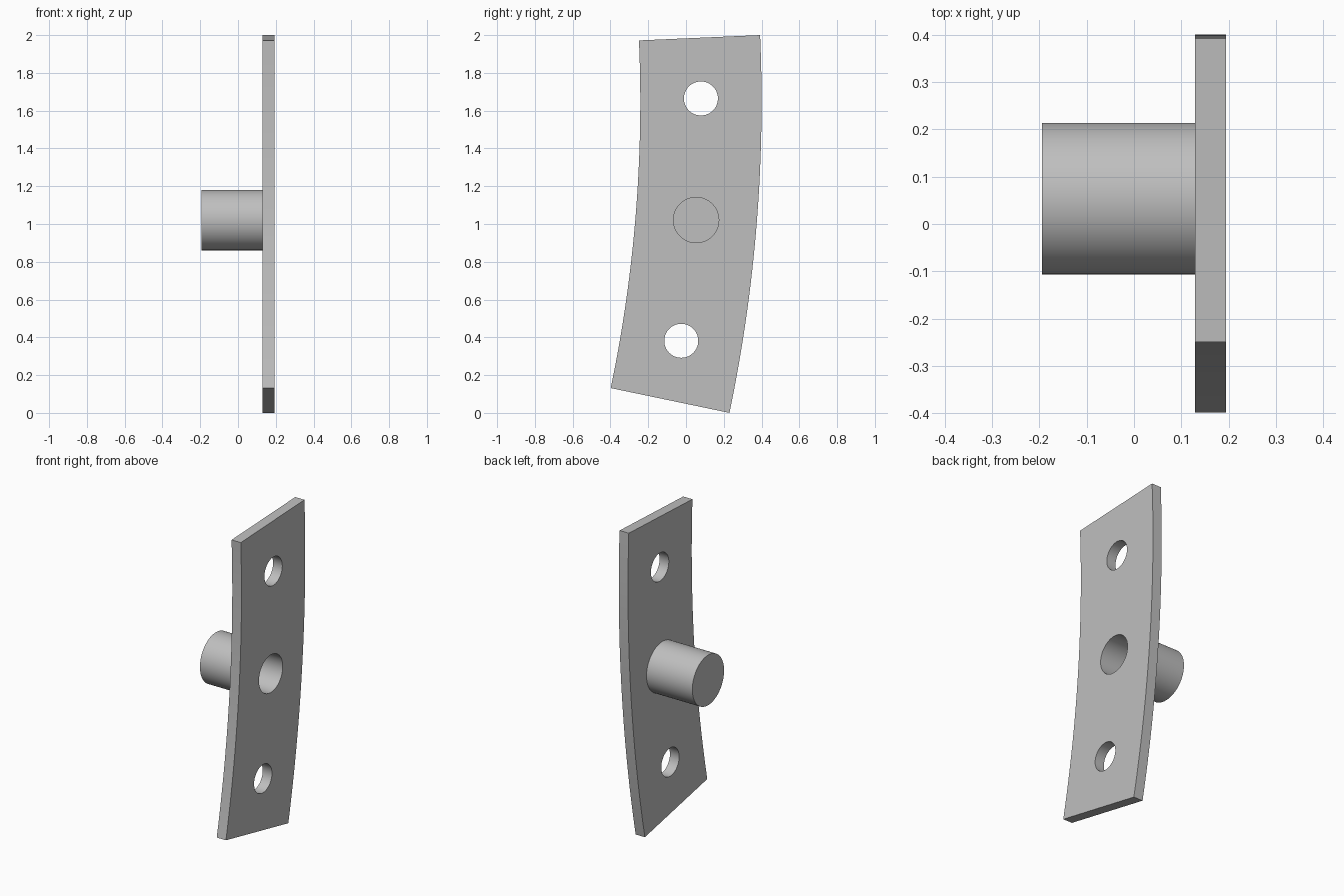
import bpy, bmesh
from math import sin, cos, pi, radians
from mathutils import Matrix, Vector

cube = bpy.data.objects.get("Cube")
if cube:
    bpy.data.objects.remove(cube, do_unlink=True)

# Single plain grey finish
grey = bpy.data.materials.new("plain grey")
grey.use_nodes = True
grey.diffuse_color = (0.52, 0.52, 0.52, 1)
grey.node_tree.nodes["Principled BSDF"].inputs["Base Color"].default_value = grey.diffuse_color

# Plate dimensions: a sector of a large ring lying in the y-z plane
R_OUT, R_IN = 8.06, 7.418
R_MID = (R_OUT + R_IN) / 2
ARC_Y, ARC_Z = 0.4 - R_OUT, 1.647
TOP, BOTTOM = radians(2.51), radians(-11.79)
MIDDLE = (TOP + BOTTOM) / 2
BACK, FACE, END = 0.129, 0.194, -0.194
BORE, BOSS_R, BOLT = 0.12, 0.16, 0.09


def on_arc(radius, angle, x=0.0):
    return Vector((x, ARC_Y + radius * cos(angle), ARC_Z + radius * sin(angle)))


def make_object(name, bm):
    bmesh.ops.recalc_face_normals(bm, faces=bm.faces)
    mesh = bpy.data.meshes.new(name)
    bm.to_mesh(mesh)
    bm.free()
    obj = bpy.data.objects.new(name, mesh)
    bpy.context.collection.objects.link(obj)
    mesh.materials.append(grey)
    return obj


def smooth(obj):
    bpy.ops.object.select_all(action='DESELECT')
    obj.select_set(True)
    bpy.context.view_layer.objects.active = obj
    bpy.ops.object.shade_smooth_by_angle(angle=radians(30))


# Curved plate: arc outline, extruded through its thickness
steps = 32
angles = [BOTTOM + (TOP - BOTTOM) * i / steps for i in range(steps + 1)]
outline = [on_arc(R_OUT, a, BACK) for a in angles]
outline += [on_arc(R_IN, a, BACK) for a in reversed(angles)]
bm = bmesh.new()
base = bm.faces.new([bm.verts.new(p) for p in outline])
ext = bmesh.ops.extrude_face_region(bm, geom=[base], use_keep_orig=True)
moved = [v for v in ext["geom"] if isinstance(v, bmesh.types.BMVert)]
bmesh.ops.translate(bm, verts=moved, vec=(FACE - BACK, 0, 0))
plate = make_object("curved_plate", bm)

# Two bolt holes and the central bore, cut through the plate
spread = radians(4.77)
cutters = []
for name, angle, radius in (("upper_hole_cutter", MIDDLE + spread, BOLT),
                            ("bore_cutter", MIDDLE, BORE),
                            ("lower_hole_cutter", MIDDLE - spread, BOLT)):
    bm = bmesh.new()
    place = Matrix.Translation(on_arc(R_MID, angle, FACE)) @ Matrix.Rotation(pi / 2, 4, 'Y')
    bmesh.ops.create_cone(bm, cap_ends=True, segments=64, radius1=radius,
                          radius2=radius, depth=0.4, matrix=place)
    cutter = make_object(name, bm)
    cutter.hide_render = True
    cut = plate.modifiers.new(name, 'BOOLEAN')
    cut.operation, cut.solver, cut.object = 'DIFFERENCE', 'EXACT', cutter
    cutters.append(cutter)

# Bake the cuts and drop the cutters
graph = bpy.context.evaluated_depsgraph_get()
plate.data = bpy.data.meshes.new_from_object(plate.evaluated_get(graph))
plate.modifiers.clear()
for cutter in cutters:
    bpy.data.objects.remove(cutter, do_unlink=True)
smooth(plate)

# Blind hollow boss behind the plate, turned from a cup profile
floor = END + 0.065
profile = [(floor, 0), (floor, BORE), (BACK, BORE), (BACK, BOSS_R), (END, BOSS_R), (END, 0)]
centre = on_arc(R_MID, MIDDLE)
bm = bmesh.new()
verts = [bm.verts.new(centre + Vector((x, r, 0))) for x, r in profile]
edges = [bm.edges.new(pair) for pair in zip(verts, verts[1:])]
bmesh.ops.spin(bm, geom=verts + edges, cent=centre, axis=(1, 0, 0),
               angle=2 * pi, steps=64)
bmesh.ops.remove_doubles(bm, verts=bm.verts, dist=0.0001)
smooth(make_object("hollow_boss", bm))
